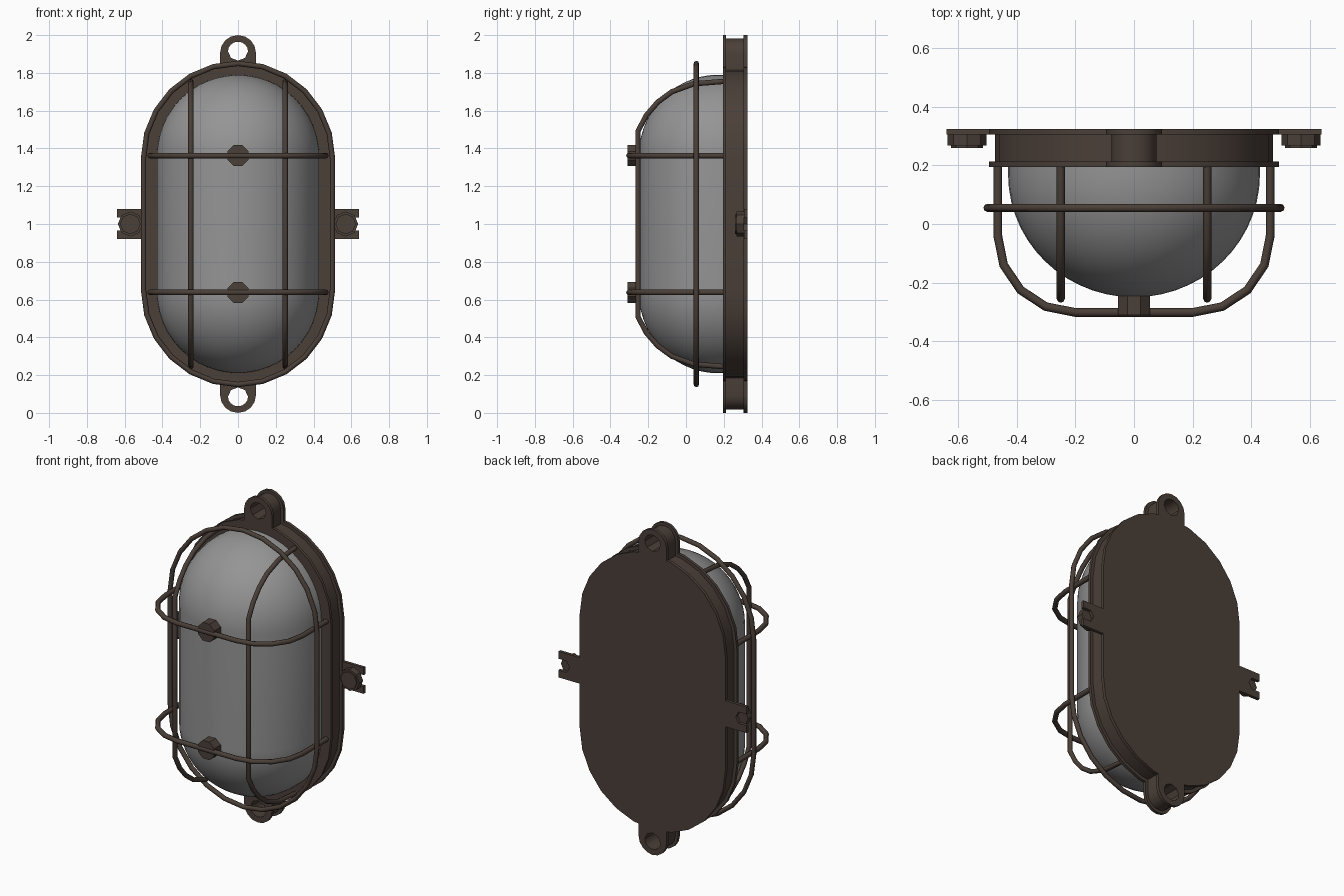
import bpy, bmesh, math
from math import sin, cos, pi

if "Cube" in bpy.data.objects:
    bpy.data.objects.remove(bpy.data.objects["Cube"])


def material(name, rgb):
    m = bpy.data.materials.new(name)
    m.diffuse_color = (*rgb, 1)
    m.use_nodes = True
    m.node_tree.nodes["Principled BSDF"].inputs["Base Color"].default_value = m.diffuse_color
    return m


BRONZE = material("dark bronze", (0.07, 0.05, 0.04))
GLASS = material("frosted grey glass", (0.30, 0.30, 0.30))
MID = 1.0  # height of the lamp centre


def finish(name, bm, mat, angle=35):
    bmesh.ops.recalc_face_normals(bm, faces=bm.faces)
    me = bpy.data.meshes.new(name)
    bm.to_mesh(me)
    bm.free()
    me.materials.append(mat)
    ob = bpy.data.objects.new(name, me)
    bpy.context.collection.objects.link(ob)
    smooth(ob, angle)
    return ob


def smooth(ob, angle):
    bpy.ops.object.select_all(action='DESELECT')
    ob.select_set(True)
    bpy.context.view_layer.objects.active = ob
    bpy.ops.object.shade_smooth_by_angle(angle=math.radians(angle))


def stadium(r, half, n=12):
    """Upright rounded outline: two half circles joined by straight sides."""
    pts = []
    for s, start in ((1, 0), (-1, pi)):
        for i in range(n + 1):
            a = start + pi * i / n
            pts.append((r * cos(a), MID + s * half + r * sin(a)))
    return pts


def circle(x, z, r, n, turn=0.0):
    return [(x + r * cos(turn + 2 * pi * i / n), z + r * sin(turn + 2 * pi * i / n))
            for i in range(n)]


def prism(name, outline, y0, y1, hole=None, angle=25):
    """Extrude an xz outline in y; a hole has as many points as the outline."""
    bm = bmesh.new()
    loops = [[bm.verts.new((x, y, z)) for x, z in pts]
             for pts in (outline, hole) if pts for y in (y0, y1)]
    n = len(outline)
    pairs = [(0, 1), (2, 3), (0, 2), (1, 3)] if hole else [(0, 1)]
    for a, b in pairs:
        for i in range(n):
            j = (i + 1) % n
            bm.faces.new((loops[a][i], loops[a][j], loops[b][j], loops[b][i]))
    if not hole:
        bm.faces.new(loops[0])
        bm.faces.new(loops[1])
    return finish(name, bm, BRONZE, angle)


def wire(name, pts, r, cyclic=False):
    """Round bar along a path."""
    cu = bpy.data.curves.new(name, 'CURVE')
    cu.dimensions = '3D'
    cu.bevel_depth, cu.bevel_resolution, cu.use_fill_caps = r, 2, True
    sp = cu.splines.new('POLY')
    sp.points.add(len(pts) - 1)
    for p, co in zip(sp.points, pts):
        p.co = (*co, 1)
    sp.use_cyclic_u = cyclic
    cu.materials.append(BRONZE)
    ob = bpy.data.objects.new(name, cu)
    bpy.context.collection.objects.link(ob)
    bpy.ops.object.select_all(action='DESELECT')
    ob.select_set(True)
    bpy.context.view_layer.objects.active = ob
    bpy.ops.object.convert(target='MESH')
    smooth(bpy.context.object, 50)


# Housing: front flange, recessed body, back plate, each with lugs
LAYERS = (("front_flange", 0.195, 0.213, 0.495, 0.095),
          ("housing_body", 0.213, 0.305, 0.475, 0.077),
          ("back_plate", 0.305, 0.325, 0.495, 0.095))
for name, y0, y1, r, lug in LAYERS:
    prism(name, stadium(r, 0.35), y0, y1)
    for s, side in ((1, "top"), (-1, "bottom")):
        # Arched lug whose foot runs into the housing
        cz = 0.905
        outer = [(lug * cos(pi * i / 8), cz + lug * sin(pi * i / 8)) for i in range(9)]
        outer += [(-lug, 0.81), (0, 0.81), (lug, 0.81)]
        turns = [pi * i / 8 for i in range(9)] + [1.25 * pi, 1.5 * pi, 1.75 * pi]
        hole = [(0.053 * cos(a), 0.915 + 0.05 * sin(a)) for a in turns]
        prism(f"{side}_lug_{name}", [(x, MID + s * z) for x, z in outer], y0, y1,
              [(x, MID + s * z) for x, z in hole])

# Slotted side tabs with bolts
for s, side in ((1, "right"), (-1, "left")):
    tab = [(0.47, 0.92), (0.64, 0.92), (0.64, 0.965), (0.585, 0.965), (0.565, 1.0),
           (0.585, 1.035), (0.64, 1.035), (0.64, 1.08), (0.47, 1.08)]
    prism(f"{side}_tab", [(s * x, z) for x, z in tab], 0.306, 0.325)
    prism(f"{side}_bolt", circle(s * 0.57, MID, 0.066, 8), 0.268, 0.306)
    prism(f"{side}_bolt_head", circle(s * 0.57, MID, 0.054, 8), 0.26, 0.268)

# Domed glass: rounded outline shrinking towards the front
bm = bmesh.new()
steps = 14
rows = [(0.43, 0.2)] + [(0.43 * cos(pi / 2 * i / steps), 0.17 - 0.42 * sin(pi / 2 * i / steps))
                        for i in range(steps + 1)]
rings = [[bm.verts.new((x, y, z)) for x, z in stadium(max(r, 1e-6), 0.36, 24)]
         for r, y in rows]
for a, b in zip(rings, rings[1:]):
    for i in range(len(a)):
        j = (i + 1) % len(a)
        bm.faces.new((a[i], a[j], b[j], b[i]))
bmesh.ops.remove_doubles(bm, verts=bm.verts, dist=1e-4)
finish("glass_dome", bm, GLASS, 60)

# Cage ring around the glass
wire("cage_ring", [(x, 0.055, z) for x, z in stadium(0.50, 0.35)], 0.014, True)

# Horizontal cage bars with a boss in the middle of each
arc = [(0.2 + 0.265 * cos(pi / 8 * i), -0.04 - 0.262 * sin(pi / 8 * i)) for i in range(5)]
half = [(0.465, 0.2)] + arc
path = half + [(-x, y) for x, y in reversed(half)]
for z, pos in ((1.362, "upper"), (0.638, "lower")):
    wire(f"{pos}_bar", [(x, y, z) for x, y in path], 0.015)
    prism(f"{pos}_boss", circle(0, z, 0.06, 8, pi / 8), -0.31, -0.235)

# Vertical cage bars
half = [(0.2, 0.755), (0.04, 0.742), (-0.075, 0.70), (-0.15, 0.645), (-0.21, 0.575),
        (-0.255, 0.49)]
path = half + [(y, -z) for y, z in reversed(half)]
for x, side in ((0.25, "right"), (-0.25, "left")):
    wire(f"{side}_vertical_bar", [(x, y, MID + z) for y, z in path], 0.014)
